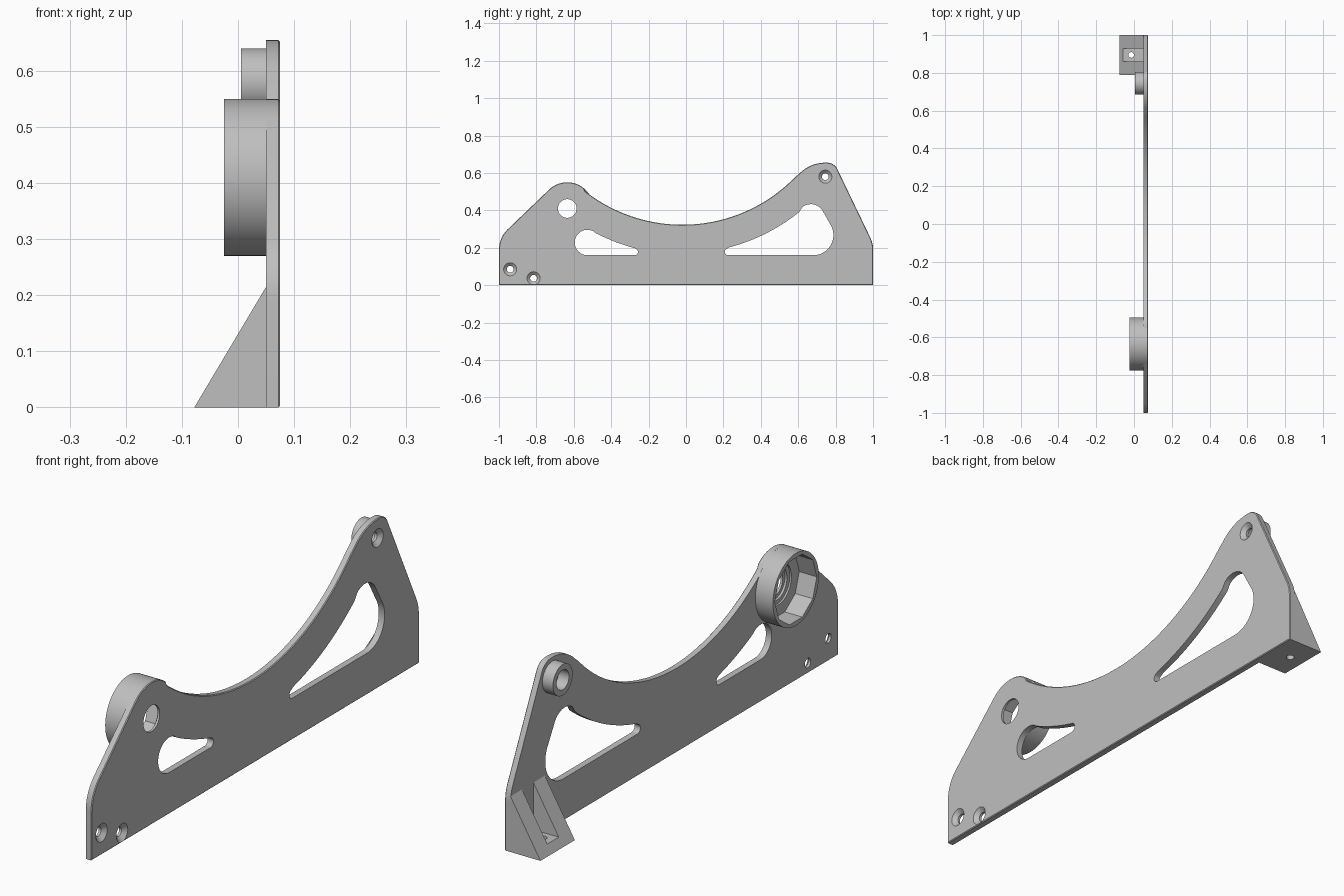
import bpy, bmesh
from math import cos, sin, radians, pi

if "Cube" in bpy.data.objects:
    bpy.data.objects.remove(bpy.data.objects["Cube"], do_unlink=True)

GREY = (0.52, 0.52, 0.52, 1)
metal = bpy.data.materials.new("plain grey")
metal.diffuse_color = GREY
metal.use_nodes = True
metal.node_tree.nodes["Principled BSDF"].inputs["Base Color"].default_value = GREY

BACK, FACE = 0.05, 0.075          # plate thickness runs along x
HUB = (-0.635, 0.41)              # large boss centre (y, z)
PIVOT = (0.745, 0.58)             # small boss centre
SWEEP = (-0.02, 1.165)            # centre of the big concave sweep


def arc(center, r, start, end, n=10):
    angles = [radians(start + (end - start) * i / n) for i in range(n + 1)]
    return [(center[0] + r * cos(a), center[1] + r * sin(a)) for a in angles]


def make_object(name, bm):
    bmesh.ops.recalc_face_normals(bm, faces=bm.faces)
    mesh = bpy.data.meshes.new(name)
    bm.to_mesh(mesh)
    bm.free()
    mesh.materials.append(metal)
    obj = bpy.data.objects.new(name, mesh)
    bpy.context.collection.objects.link(obj)
    return obj


def loft(name, sections, place, chamfer=0):
    """Join equal-length sections [(depth, points)] and cap both ends."""
    bm = bmesh.new()
    rings = [[bm.verts.new(place(d, p, q)) for p, q in pts] for d, pts in sections]
    for a, b in zip(rings, rings[1:]):
        for i in range(len(a)):
            j = (i + 1) % len(a)
            bm.faces.new((a[i], a[j], b[j], b[i]))
    bm.faces.new(rings[0])
    cap = bm.faces.new(rings[-1])
    if chamfer:
        bmesh.ops.recalc_face_normals(bm, faces=bm.faces)
        bmesh.ops.bevel(bm, geom=list(cap.edges), offset=chamfer, segments=1,
                        affect='EDGES', clamp_overlap=True)
    return make_object(name, bm)


def along_x(d, p, q):
    return (d, p, q)


def along_y(d, p, q):
    return (p, d, q)


def along_z(d, p, q):
    return (p, q, d)


def prism(name, pts, lo, hi, place=along_x, chamfer=0):
    return loft(name, [(lo, pts), (hi, pts)], place, chamfer)


def turned(name, center, profile, sides=48, place=along_x):
    circles = [(d, arc(center, r, 0, 360, sides)[:-1]) for d, r in profile]
    return loft(name, circles, place)


def cut(obj, cutters):
    for c in cutters:
        c.hide_render = True
        mod = obj.modifiers.new("cut", 'BOOLEAN')
        mod.operation, mod.solver, mod.object = 'DIFFERENCE', 'EXACT', c
    bpy.context.view_layer.update()
    graph = bpy.context.evaluated_depsgraph_get()
    mesh = bpy.data.meshes.new_from_object(obj.evaluated_get(graph))
    obj.modifiers.clear()
    obj.data = mesh
    for c in cutters:
        bpy.data.objects.remove(c, do_unlink=True)


# Side plate outline
outline = ([(-1, 0)]
           + arc((-0.85, 0.19), 0.15, 180, 133.5)
           + arc(HUB, 0.14, 133.5, 51, 16)
           + arc(SWEEP, 0.842, 232, 316, 48)
           + arc((0.745, 0.46), 0.195, 136.5, 88, 12)
           + arc((0.755, 0.595), 0.06, 84, 25)
           + arc((0.85, 0.19), 0.15, 25, 0)
           + [(1, 0)])
plate = prism("side_plate", outline, BACK, FACE, chamfer=0.003)

# Lightening slots
front_slot = (arc((-0.527, 0.228), 0.068, 270, 62, 20)
              + arc(SWEEP, 1.0, 242.5, 256, 12)
              + arc((-0.275, 0.178), 0.018, 75, -90))
rear_slot = (arc((0.225, 0.178), 0.018, 270, 105)
             + arc(SWEEP, 0.995, 284.5, 309, 20)
             + arc((0.668, 0.36), 0.073, 130, 25, 14)
             + arc((0.68, 0.268), 0.108, 25, -90, 16))
cutters = [prism("slot_cutter", s, 0, 0.1) for s in (front_slot, rear_slot)]

# Countersunk screw holes and the stepped hub bore
for spot in ((-0.94, 0.085), (-0.815, 0.037), PIVOT):
    cutters.append(turned("screw_cutter", spot,
                          [(0.03, 0.018), (0.06, 0.018), (FACE, 0.035), (0.09, 0.035)], 32))
cutters.append(turned("bore_cutter", HUB,
                      [(0.03, 0.08), (0.057, 0.08), (0.057, 0.063),
                       (0.066, 0.063), (0.066, 0.05), (0.09, 0.05)]))
cut(plate, cutters)

# Large boss with a faceted socket
hub = turned("hub_boss", HUB, [(-0.025, 0.14), (BACK, 0.14)], 64)
cut(hub, [prism("socket_cutter", arc(HUB, 0.128, 0, 360, 10)[:-1], -0.1, 0.1)])

# Small boss
pivot = turned("pivot_boss", PIVOT, [(0.005, 0.06), (BACK, 0.06)])
cut(pivot, [turned("pivot_cutter", PIVOT, [(-0.1, 0.038), (0.1, 0.038)])])

# Triangular foot with a pocket and a screw hole in its floor
foot = prism("foot_bracket", [(-0.078, 0), (BACK, 0), (BACK, 0.215)],
             0.79, 1.0, along_y)
pocket = prism("pocket_cutter", [(-0.07, 0.033), (0.1, 0.033), (0.1, 0.3), (-0.07, 0.3)],
               0.86, 0.93, along_y)
drill = turned("drill_cutter", (-0.015, 0.895), [(-0.1, 0.015), (0.1, 0.015)], 24, along_z)
cut(foot, [pocket, drill])

# Smooth the round walls, keep the edges sharp
bpy.ops.object.select_all(action='DESELECT')
for part in (plate, hub, pivot, foot):
    part.select_set(True)
bpy.context.view_layer.objects.active = plate
bpy.ops.object.shade_smooth_by_angle(angle=pi / 6)
